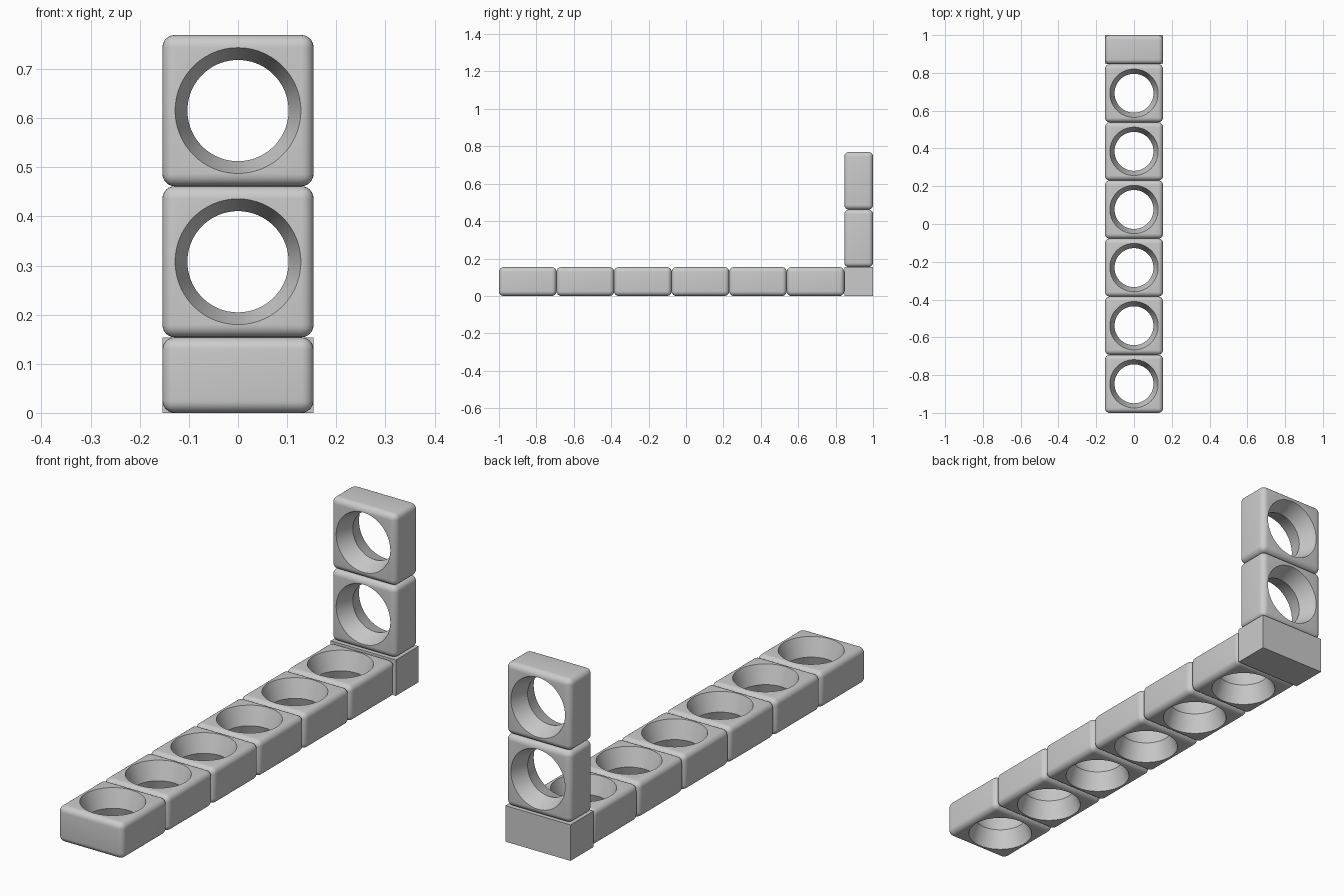
import bpy, bmesh, math

cube = bpy.data.objects.get("Cube")
if cube:
    bpy.data.objects.remove(cube, do_unlink=True)

SIZE = 2 / 6.5          # square side of one block
DEPTH = SIZE / 2        # block thickness
RIM, WAIST = 0.128, 0.103
ROUND = 0.025

gray = bpy.data.materials.new("plain gray")
gray.use_nodes = True
color = (0.6, 0.6, 0.6, 1)
gray.diffuse_color = color
gray.node_tree.nodes["Principled BSDF"].inputs["Base Color"].default_value = color


def make_object(name, bm):
    bmesh.ops.recalc_face_normals(bm, faces=bm.faces)
    mesh = bpy.data.meshes.new(name)
    bm.to_mesh(mesh)
    bm.free()
    mesh.materials.append(gray)
    obj = bpy.data.objects.new(name, mesh)
    bpy.context.collection.objects.link(obj)
    return obj


def box(name, rounding=0):
    bm = bmesh.new()
    bmesh.ops.create_cube(bm, size=1)
    bmesh.ops.scale(bm, verts=bm.verts, vec=(SIZE, SIZE, DEPTH))
    if rounding:
        bmesh.ops.bevel(bm, geom=bm.edges[:], offset=rounding, segments=6,
                        profile=0.5, affect='EDGES')
    return make_object(name, bm)


def hourglass(name, sides=96):
    """Hole shape: wide at both faces, narrow in the middle."""
    half = DEPTH / 2
    reach = half * 1.2
    wide = WAIST + (RIM - WAIST) * 1.2
    bm = bmesh.new()
    rings = []
    for z, r in ((-reach, wide), (0, WAIST), (reach, wide)):
        rings.append([bm.verts.new((r * math.cos(a), r * math.sin(a), z))
                      for a in (math.tau * i / sides for i in range(sides))])
    for low, high in zip(rings, rings[1:]):
        for i in range(sides):
            j = (i + 1) % sides
            bm.faces.new((low[i], low[j], high[j], high[i]))
    bm.faces.new(rings[0])
    bm.faces.new(rings[-1])
    return make_object(name, bm)


# One rounded block with its hole cut, reused for every ring block
block = box("floor_block_1", ROUND)
cutter = hourglass("hole_cutter")
cutter.hide_render = True
cut = block.modifiers.new("hole", 'BOOLEAN')
cut.operation = 'DIFFERENCE'
cut.solver = 'EXACT'
cut.object = cutter
bpy.ops.object.select_all(action='DESELECT')
block.select_set(True)
bpy.context.view_layer.objects.active = block
bpy.ops.object.modifier_apply(modifier=cut.name)
bpy.data.objects.remove(cutter, do_unlink=True)
bpy.ops.object.shade_smooth_by_angle(angle=math.radians(25))


def place(obj, y, z, upright=False):
    obj.location = (0, y, z)
    if upright:
        obj.rotation_euler.x = math.pi / 2


def copy_block(name):
    obj = bpy.data.objects.new(name, block.data)
    bpy.context.collection.objects.link(obj)
    return obj


# Row of six flat blocks
for i in range(6):
    obj = block if i == 0 else copy_block(f"floor_block_{i + 1}")
    place(obj, -1 + SIZE * (i + 0.5), DEPTH / 2)

# Two upright blocks stacked at the back
for i in range(2):
    place(copy_block(f"upright_block_{i + 1}"), 1 - DEPTH / 2,
          DEPTH + SIZE * (i + 0.5), upright=True)

# Sharp-edged solid corner block
corner = box("corner_block")
corner.scale.y = DEPTH / SIZE
place(corner, 1 - DEPTH / 2, DEPTH / 2)
